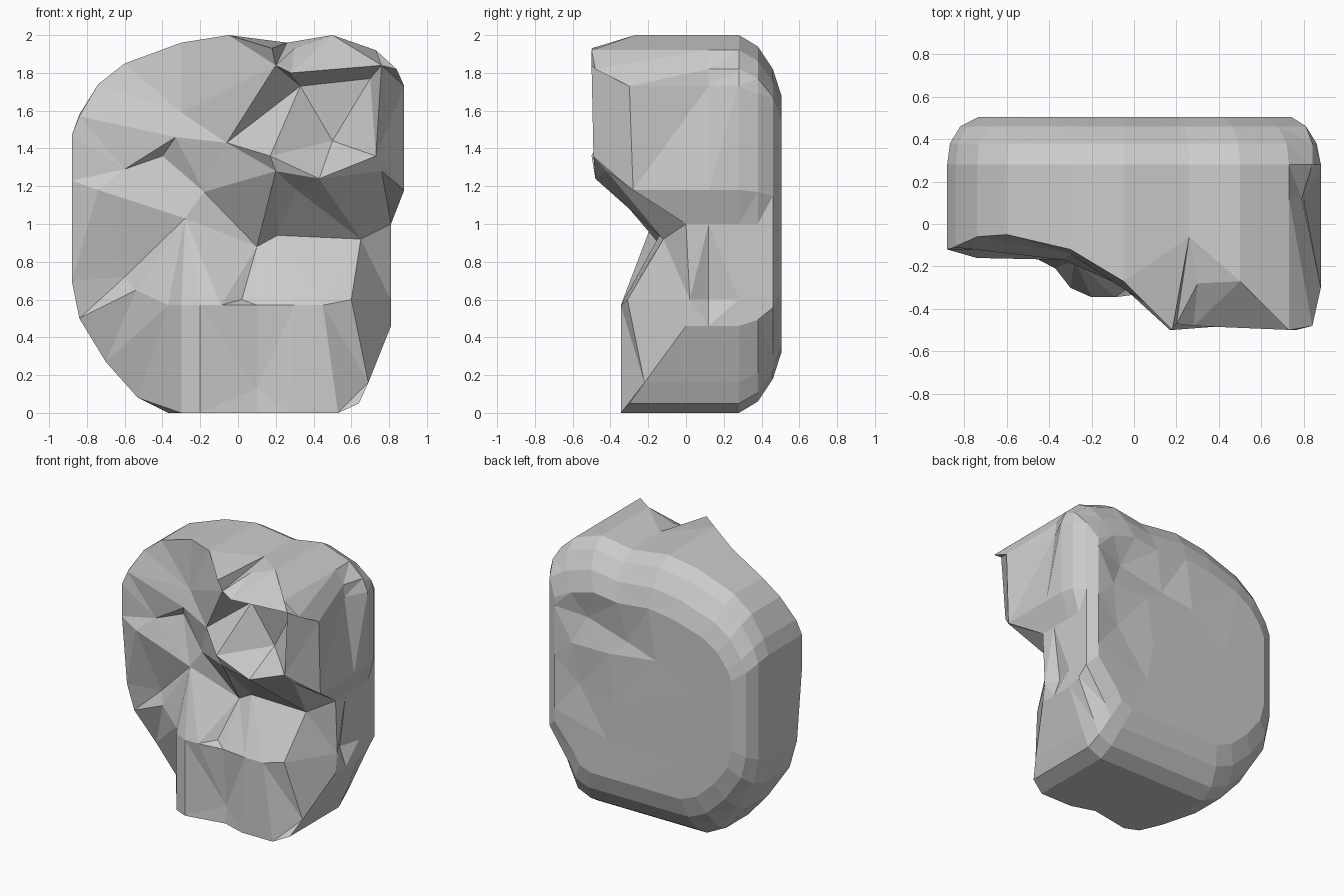
import bpy, bmesh
from mathutils import Vector
from mathutils.geometry import delaunay_2d_cdt

if "Cube" in bpy.data.objects:
    bpy.data.objects.remove(bpy.data.objects["Cube"])

# Silhouette seen from the front: x, z, depth of the front rim
outline = [
    (-.37, 0, -.14), (-.3, 0, -.3), (-.2, 0, -.345), (.1, 0, -.29), (.27, 0, -.345),
    (.53, 0, -.345), (.64, .05, -.3), (.69, .16, -.22), (.81, .46, 0), (.81, .6, .02),
    (.81, 1.0, 0), (.88, 1.18, -.28), (.88, 1.73, -.3), (.84, 1.82, -.48),
    (.73, 1.92, -.5), (.5, 2.0, -.27), (.26, 1.96, -.06), (-.05, 2.0, -.27),
    (-.3, 1.96, -.12), (-.6, 1.85, -.05), (-.74, 1.74, -.06), (-.84, 1.58, -.1),
    (-.88, 1.47, -.12), (-.88, 1.23, -.12), (-.88, .7, -.06), (-.84, .5, -.03),
    (-.7, .27, .03), (-.53, .08, .02)]

# Pulled-in places of the right wall: silhouette index -> x
wall_dents = {9: .76, 12: .8, 13: .79}

# Crease lines across the front: x, z, depth
brow_edge = [(.18, 1.93, -.5), (.2, 1.84, -.47), (.28, 1.8, -.48), (.76, 1.84, -.5),
             (.73, 1.36, -.49)]
brow_saddle = [(.3, 1.93, -.28)]
brow_hollow = [(.33, 1.73, -.31), (.5, 1.44, -.28), (.7, 1.77, -.35)]
brow_underside = [(.17, 1.36, -.5), (.2, 1.28, -.47), (.31, 1.18, -.36),
                  (.43, 1.24, -.48), (.76, 1.28, -.42)]
groove = [(-.28, 1.03, -.17), (.1, .88, -.13), (.21, .94, -.14), (.65, .92, -.12)]
lower_ridge = [(-.37, .57, -.21), (-.3, .57, -.3), (-.2, .57, -.345), (-.09, .57, -.345),
               (.02, .6, -.27), (.1, .57, -.32), (.3, .57, -.345), (.45, .57, -.345),
               (.6, .6, -.31)]
foot_notch = [(.1, .13, -.28)]
shoulder = [(-.6, 1.29, -.12), (-.33, 1.46, -.17), (-.06, 1.43, -.29), (-.18, 1.17, -.17)]
upper_left = [(-.84, 1.57, -.11), (-.3, 1.59, -.14)]
cheek = [(-.4, 1.36, -.08)]
left_dent = [(-.74, 1.18, -.16), (-.6, .72, -.05), (-.54, .65, -.12)]

# Dimples in the back face
back_dimples = [(.5, 1.45, .45), (.15, 1.36, .47), (.3, 1.25, .5), (.6, 1.25, .5),
                (.55, .95, .48), (.25, .9, .5), (-.1, 1.3, .5), (-.4, 1.1, .505),
                (-.3, .6, .505), (.3, .6, .5)]


def patch(bm, rim, creases, flip):
    """Triangulate the area inside rim, running edges along the creases."""
    pts, edges, bverts = [(v.co.x, v.co.z) for v in rim], [], list(rim)
    for line in creases:
        start = len(pts)
        for x, z, y in line:
            pts.append((x, z))
            bverts.append(bm.verts.new((x, y, z)))
        edges += [(i, i + 1) for i in range(start, len(pts) - 1)]
    res = delaunay_2d_cdt([Vector(p) for p in pts], edges,
                          [list(range(len(rim)))], 1, 1e-5)
    lookup = [bverts[o[0]] if o else bm.verts.new((c.x, 0, c.y))
              for c, o in zip(res[0], res[3])]
    for tri in res[2]:
        vs = [lookup[i] for i in tri]
        try:
            bm.faces.new(vs[::-1] if flip else vs)
        except ValueError:
            pass


bm = bmesh.new()

# Side walls, dented on the right and rounding over towards the back
rings = [[bm.verts.new((x, y, z)) for x, z, y in outline]]
rings.append([bm.verts.new((wall_dents.get(i, p[0]), .12, p[1]))
              for i, p in enumerate(outline)])
for y, sx, sz, right in [(.28, 1, 1, .88), (.38, .985, .94, .86),
                         (.46, .93, .82, .81), (.505, .83, .68, .74)]:
    rings.append([bm.verts.new((min(x, right) if x > .8 else x * sx, y,
                                1 + (z - 1) * sz)) for x, z, _ in outline])
n = len(outline)
for a, b in zip(rings, rings[1:]):
    for i in range(n):
        j = (i + 1) % n
        bm.faces.new((a[i], b[i], b[j], a[j]))

# Craggy front and dimpled back
patch(bm, rings[0], [brow_edge, brow_saddle, brow_hollow, brow_underside, groove,
                     lower_ridge, foot_notch, shoulder, upper_left, cheek, left_dent], False)
patch(bm, rings[-1], [[p] for p in back_dimples], True)

bmesh.ops.triangulate(bm, faces=[f for f in bm.faces if len(f.verts) > 3])
bmesh.ops.recalc_face_normals(bm, faces=bm.faces)
mesh = bpy.data.meshes.new("rock")
bm.to_mesh(mesh)
bm.free()
rock = bpy.data.objects.new("rock", mesh)
bpy.context.collection.objects.link(rock)
